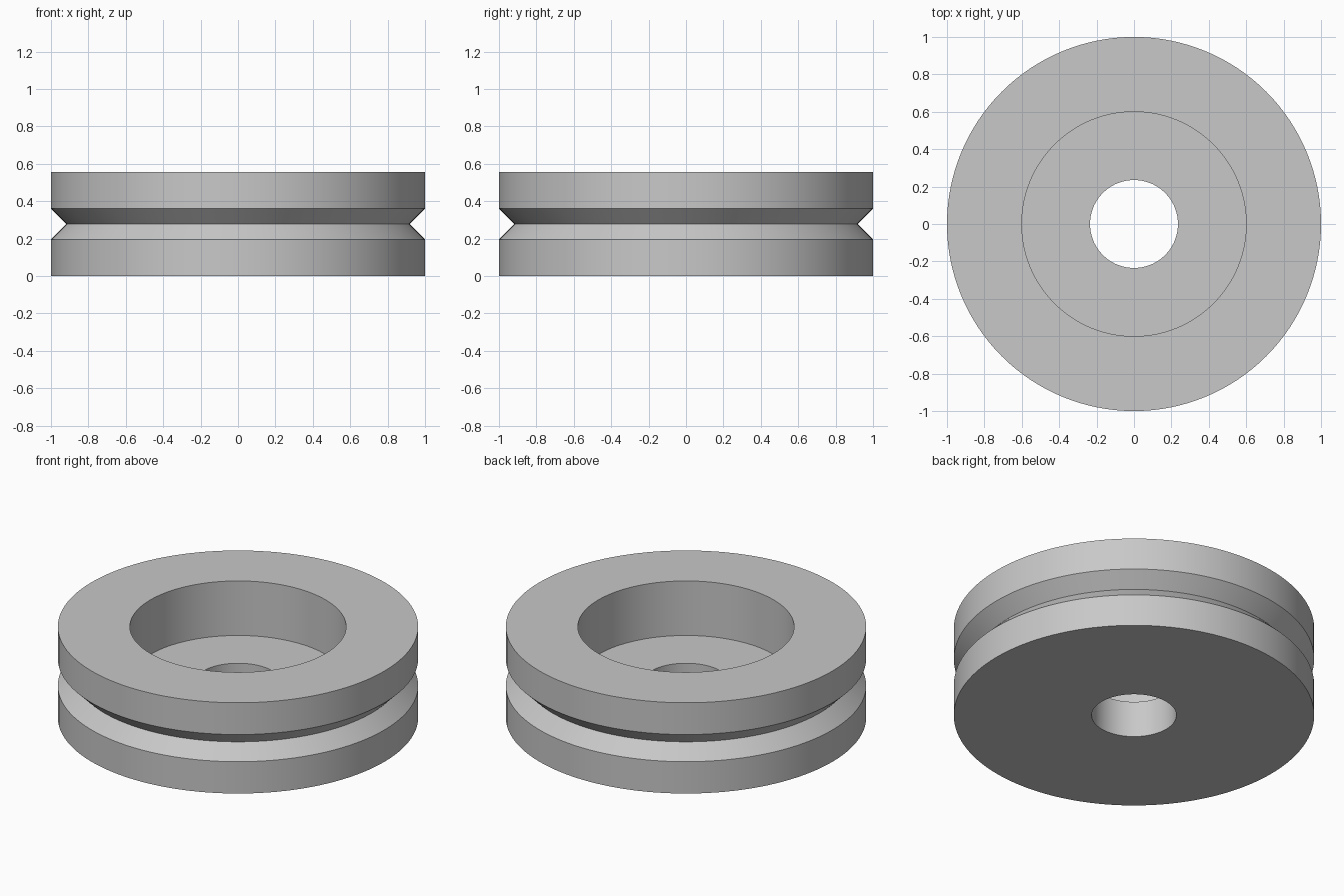
import bpy
import bmesh
import math

cube = bpy.data.objects.get("Cube")
if cube:
    bpy.data.objects.remove(cube, do_unlink=True)

SEGMENTS = 128
HEIGHT, FLOOR, MIDDLE = 0.556, 0.222, 0.278
OUTER, RECESS, BORE = 1.0, 0.6, 0.235
GROOVE = 0.083

# Plain grey material
grey = bpy.data.materials.new("plain grey")
grey.use_nodes = True
colour = (0.58, 0.58, 0.58, 1)
grey.diffuse_color = colour
grey.node_tree.nodes["Principled BSDF"].inputs["Base Color"].default_value = colour

# Closed cross-section (radius, height): V groove outside, recess and bore inside
profile = [
    (BORE, 0), (OUTER, 0),
    (OUTER, MIDDLE - GROOVE), (OUTER - GROOVE, MIDDLE), (OUTER, MIDDLE + GROOVE),
    (OUTER, HEIGHT), (RECESS, HEIGHT),
    (RECESS, FLOOR), (BORE, FLOOR),
]

# Revolve the section about the vertical axis
bm = bmesh.new()
verts = [bm.verts.new((r, 0, z)) for r, z in profile]
edges = [bm.edges.new((a, b)) for a, b in zip(verts, verts[1:] + verts[:1])]
bmesh.ops.spin(bm, geom=verts + edges, cent=(0, 0, 0), axis=(0, 0, 1),
               angle=math.tau, steps=SEGMENTS)
bmesh.ops.remove_doubles(bm, verts=bm.verts, dist=0.0001)
bmesh.ops.recalc_face_normals(bm, faces=bm.faces)

mesh = bpy.data.meshes.new("grooved_wheel")
bm.to_mesh(mesh)
bm.free()
mesh.materials.append(grey)
wheel = bpy.data.objects.new("grooved_wheel", mesh)
bpy.context.collection.objects.link(wheel)

# Smooth round walls with crisp rims
bpy.ops.object.select_all(action="DESELECT")
wheel.select_set(True)
bpy.context.view_layer.objects.active = wheel
bpy.ops.object.shade_smooth_by_angle(angle=math.radians(30))
